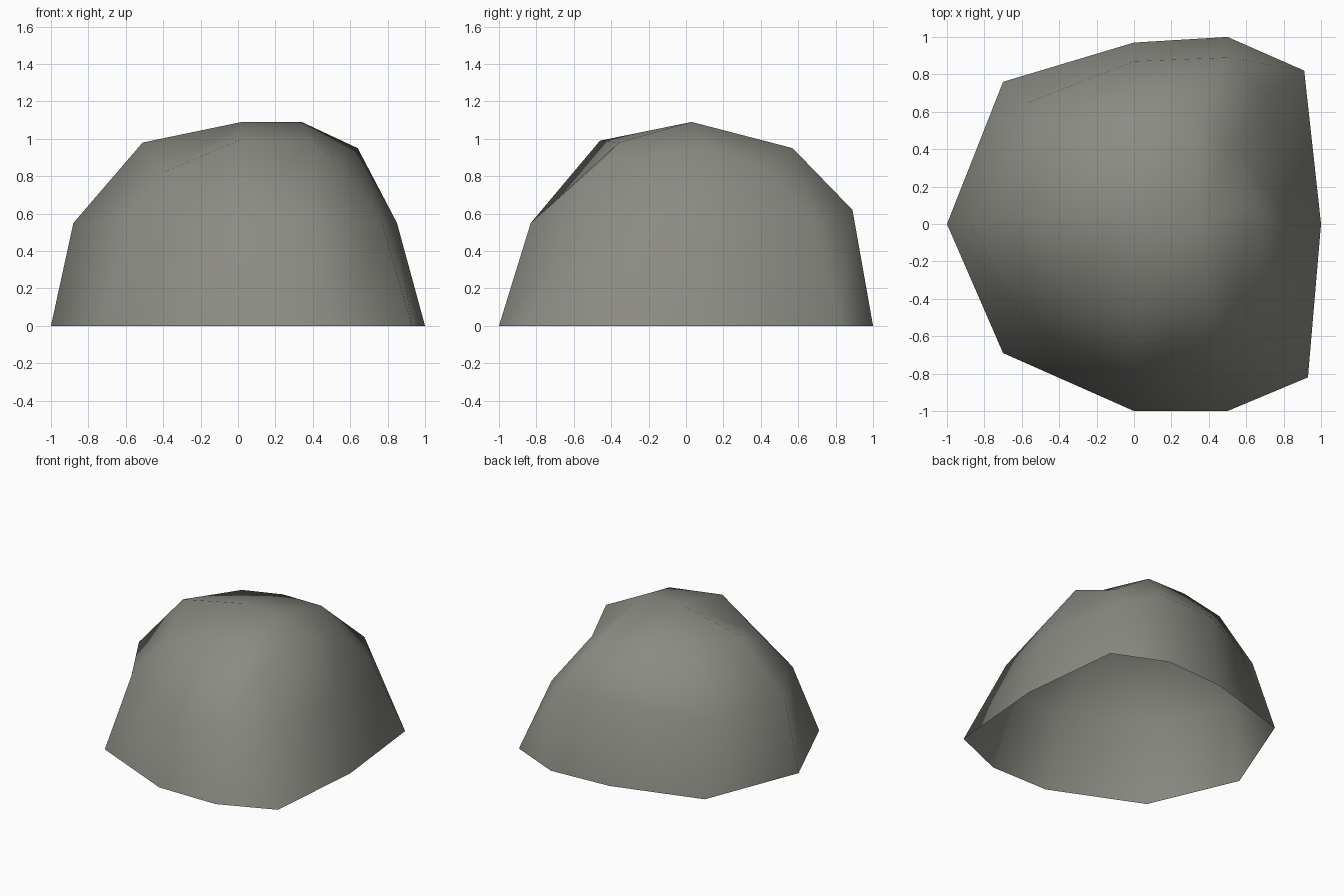
import bpy, bmesh

if "Cube" in bpy.data.objects:
    bpy.data.objects.remove(bpy.data.objects["Cube"])

# Cross-section rings of the boulder, ten columns each, counter-clockwise from the right
base = [(1, 0, 0), (.91, .82, 0), (.5, 1, 0), (0, .97, 0), (-.7, .76, 0),
        (-1, 0, 0), (-.7, -.69, 0), (0, -1, 0), (.5, -1, 0), (.93, -.82, 0)]
middle = [(.85, 0, .55), (.71, .69, .55), (.5, .89, .62), (0, .87, .62), (-.59, .64, .55),
          (-.88, 0, .55), (-.59, -.51, .55), (0, -.83, .55), (.41, -.83, .55), (.77, -.53, .55)]
shoulder = [(.64, .1, .95), (.54, .42, .85), (.34, .57, .95), (0, .57, .95), (-.35, .55, .9),
            (-.51, .03, .98), (-.4, -.36, .82), (0, -.46, .99), (.4, -.36, .98), (.53, -.46, .88)]

bm = bmesh.new()
rings = [[bm.verts.new(p) for p in ring] for ring in (base, middle, shoulder)]

# Side walls, open underneath
for low, high in zip(rings, rings[1:]):
    for i in range(10):
        j = (i + 1) % 10
        bm.faces.new((low[i], low[j], high[j], high[i]))

# Crown: every shoulder edge rises to the nearer end of a short ridge
left, right = bm.verts.new((.02, .03, 1.09)), bm.verts.new((.34, .03, 1.09))
top = rings[-1]
ends = [left if v.co.x < .2 else right for v in top]
for i in range(10):
    j = (i + 1) % 10
    corners = [top[i], top[j], ends[j]]
    if ends[i] != ends[j]:
        corners.append(ends[i])
    bm.faces.new(corners)

for face in bm.faces:
    face.smooth = True
mesh = bpy.data.meshes.new("boulder")
bm.to_mesh(mesh)
bm.free()

# Stone colour
stone = bpy.data.materials.new("warm_grey_stone")
stone.diffuse_color = (.26, .26, .23, 1)
stone.use_nodes = True
stone.node_tree.nodes["Principled BSDF"].inputs["Base Color"].default_value = stone.diffuse_color
mesh.materials.append(stone)
bpy.context.collection.objects.link(bpy.data.objects.new("boulder", mesh))
